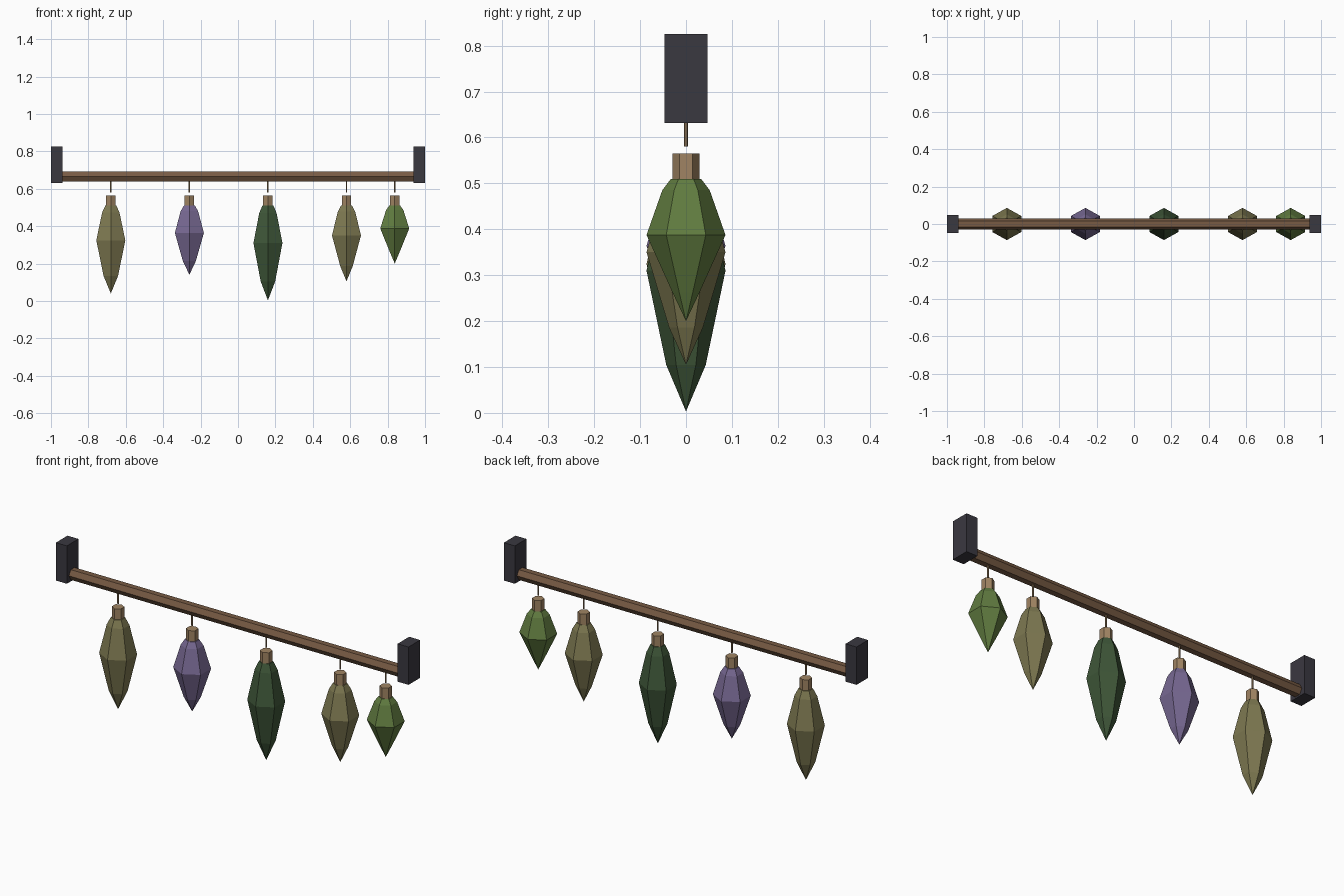
import bpy, bmesh, math
from mathutils import Matrix

cube = bpy.data.objects.get("Cube")
if cube:
    bpy.data.objects.remove(cube, do_unlink=True)


def material(name, rgb):
    """Flat material from 0-255 display values."""
    lin = [((c / 255 + 0.055) / 1.055) ** 2.4 for c in rgb] + [1.0]
    m = bpy.data.materials.new(name)
    m.use_nodes = True
    m.diffuse_color = lin
    bsdf = m.node_tree.nodes["Principled BSDF"]
    bsdf.inputs["Base Color"].default_value = lin
    bsdf.inputs["Roughness"].default_value = 0.9
    return m


MATS = {
    "iron": material("dark iron", (58, 56, 64)),
    "wood": material("brown wood", (120, 91, 68)),
    "twine": material("tan twine", (160, 132, 99)),
    "olive": material("olive herb", (126, 121, 81)),
    "purple": material("purple herb", (120, 105, 147)),
    "dark": material("dark green herb", (62, 86, 56)),
    "green": material("bright green herb", (97, 124, 64)),
}


def finish(name, bm, mat):
    bmesh.ops.recalc_face_normals(bm, faces=bm.faces)
    mesh = bpy.data.meshes.new(name)
    bm.to_mesh(mesh)
    bm.free()
    mesh.materials.append(MATS[mat])
    obj = bpy.data.objects.new(name, mesh)
    bpy.context.scene.collection.objects.link(obj)
    return obj


def lathe(name, profile, mat, x=0, sides=6, widen=1.0):
    """Low-poly turned shape with corners on the y axis; radius 0 makes a tip."""
    bm = bmesh.new()
    rings = []
    for r, z in profile:
        angles = [math.pi / 2 + math.tau * i / sides for i in range(sides if r else 1)]
        rings.append([bm.verts.new((r * widen * math.cos(a), r * math.sin(a), z)) for a in angles])
    for a, b in zip(rings, rings[1:]):
        for i in range(sides):
            j = (i + 1) % sides
            bm.faces.new((a[i], a[j], b[0]) if len(b) == 1 else (a[i], a[j], b[j], b[i]))
    for ring in (rings[0], rings[-1]):
        if len(ring) > 1:
            bm.faces.new(ring)
    obj = finish(name, bm, mat)
    obj.location.x = x
    return obj


# Wall brackets at both ends
for side, sx in (("left", 1), ("right", -1)):
    bm = bmesh.new()
    bmesh.ops.create_cube(bm, size=1, matrix=Matrix.Translation((sx * 0.969, 0, 0.728))
                          @ Matrix.Diagonal((0.062, 0.094, 0.194, 1)))
    finish(side + "_bracket", bm, "iron")

# Hexagonal hanging rod along x
rod = lathe("rod", [(0.03, -0.95), (0.03, 0.95)], "wood")
rod.rotation_euler.y = math.pi / 2
rod.location.z = 0.665

# Hanging bundles: x, tip height, colour, fullness near the tip
TOP, WIDE = 0.51, 0.086
bundles = [
    (-0.68, 0.04, "olive", 0.5),
    (-0.26, 0.14, "purple", 0.45),
    (0.16, 0.003, "dark", 0.5),
    (0.58, 0.105, "olive", 0.43),
    (0.838, 0.2, "green", 0.34),
]
for n, (x, tip, colour, full) in enumerate(bundles, 1):
    shape = [(0.38, 0), (0.6, 0.08), (1, 0.395), (full, 0.8), (0, 1)]
    profile = [(WIDE * r, TOP - t * (TOP - tip)) for r, t in shape]
    lathe(f"bundle_{n}", profile, colour, x, widen=1.04)
    lathe(f"binding_{n}", [(0.029, TOP - 0.005), (0.029, 0.565)], "twine", x)
    lathe(f"string_{n}", [(0.0043, 0.58), (0.0043, 0.65)], "twine", x)
